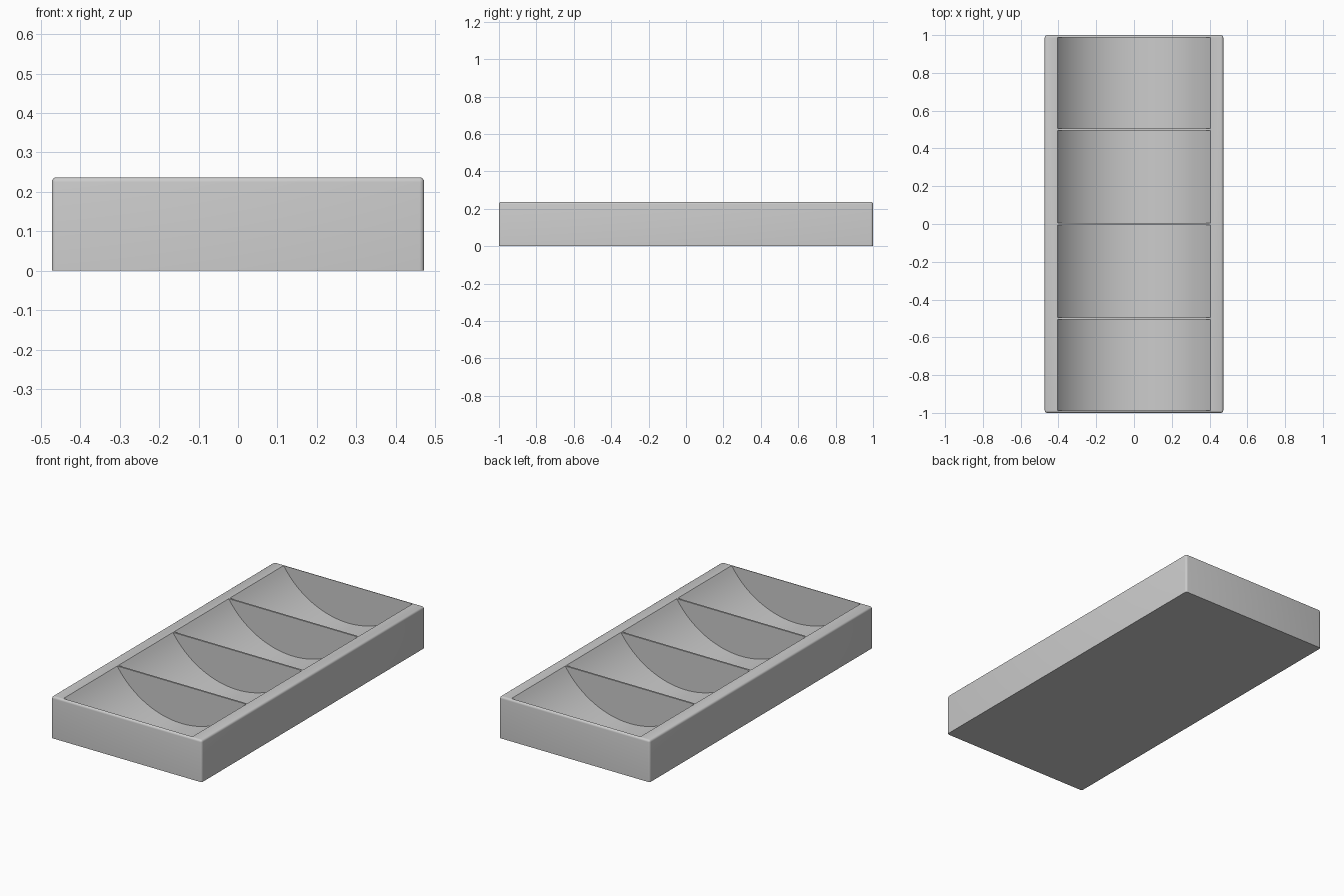
import bpy, bmesh, math

cube = bpy.data.objects.get("Cube")
if cube:
    bpy.data.objects.remove(cube, do_unlink=True)

WIDTH, LENGTH, HEIGHT = 0.945, 2.0, 0.237
HALF_CHORD, DEPTH = 0.405, 0.218      # scooped trough cross-section
END_WALL, DIVIDER, ROUND = 0.0125, 0.01, 0.012
CELLS, ARC_STEPS = 4, 40

grey = bpy.data.materials.new("plain grey")
grey.use_nodes = True
colour = (0.6, 0.6, 0.6, 1)
grey.diffuse_color = colour
grey.node_tree.nodes["Principled BSDF"].inputs["Base Color"].default_value = colour


def add_object(name, bm):
    bmesh.ops.recalc_face_normals(bm, faces=bm.faces)
    mesh = bpy.data.meshes.new(name)
    bm.to_mesh(mesh)
    bm.free()
    mesh.materials.append(grey)
    obj = bpy.data.objects.new(name, mesh)
    bpy.context.collection.objects.link(obj)
    return obj


# Tray block, rounded everywhere except along its flat base
bm = bmesh.new()
bmesh.ops.create_cube(bm, size=1)
for v in bm.verts:
    v.co = (v.co.x * WIDTH, v.co.y * LENGTH, (v.co.z + 0.5) * HEIGHT)
edges = [e for e in bm.edges if max(v.co.z for v in e.verts) > HEIGHT / 2]
bmesh.ops.bevel(bm, geom=edges, offset=ROUND, segments=4, profile=0.5, affect='EDGES')
tray = add_object("tray", bm)

# Cutter: one circular-arc trough per compartment
radius = (HALF_CHORD ** 2 + DEPTH ** 2) / (2 * DEPTH)
sweep = math.asin(HALF_CHORD / radius)
centre_z = HEIGHT - DEPTH + radius
profile = [(-HALF_CHORD, HEIGHT + 0.1)]
for i in range(ARC_STEPS + 1):
    a = sweep * (2 * i / ARC_STEPS - 1)
    profile.append((radius * math.sin(a), centre_z - radius * math.cos(a)))
profile.append((HALF_CHORD, HEIGHT + 0.1))

bm = bmesh.new()
pitch = LENGTH / CELLS
for i in range(CELLS):
    start = -LENGTH / 2 + i * pitch + (END_WALL if i == 0 else DIVIDER / 2)
    end = -LENGTH / 2 + (i + 1) * pitch - (END_WALL if i == CELLS - 1 else DIVIDER / 2)
    face = bm.faces.new([bm.verts.new((x, start, z)) for x, z in profile])
    made = bmesh.ops.extrude_face_region(bm, geom=[face])["geom"]
    bmesh.ops.translate(bm, vec=(0, end - start, 0),
                        verts=[g for g in made if isinstance(g, bmesh.types.BMVert)])
cutter = add_object("trough_cutter", bm)

# Scoop the compartments out of the block
cut = tray.modifiers.new("scoop", 'BOOLEAN')
cut.operation = 'DIFFERENCE'
cut.solver = 'EXACT'
cut.object = cutter
bpy.ops.object.select_all(action='DESELECT')
tray.select_set(True)
bpy.context.view_layer.objects.active = tray
bpy.ops.object.modifier_apply(modifier=cut.name)
bpy.data.objects.remove(cutter, do_unlink=True)
bpy.ops.object.shade_smooth_by_angle(angle=math.radians(30))
